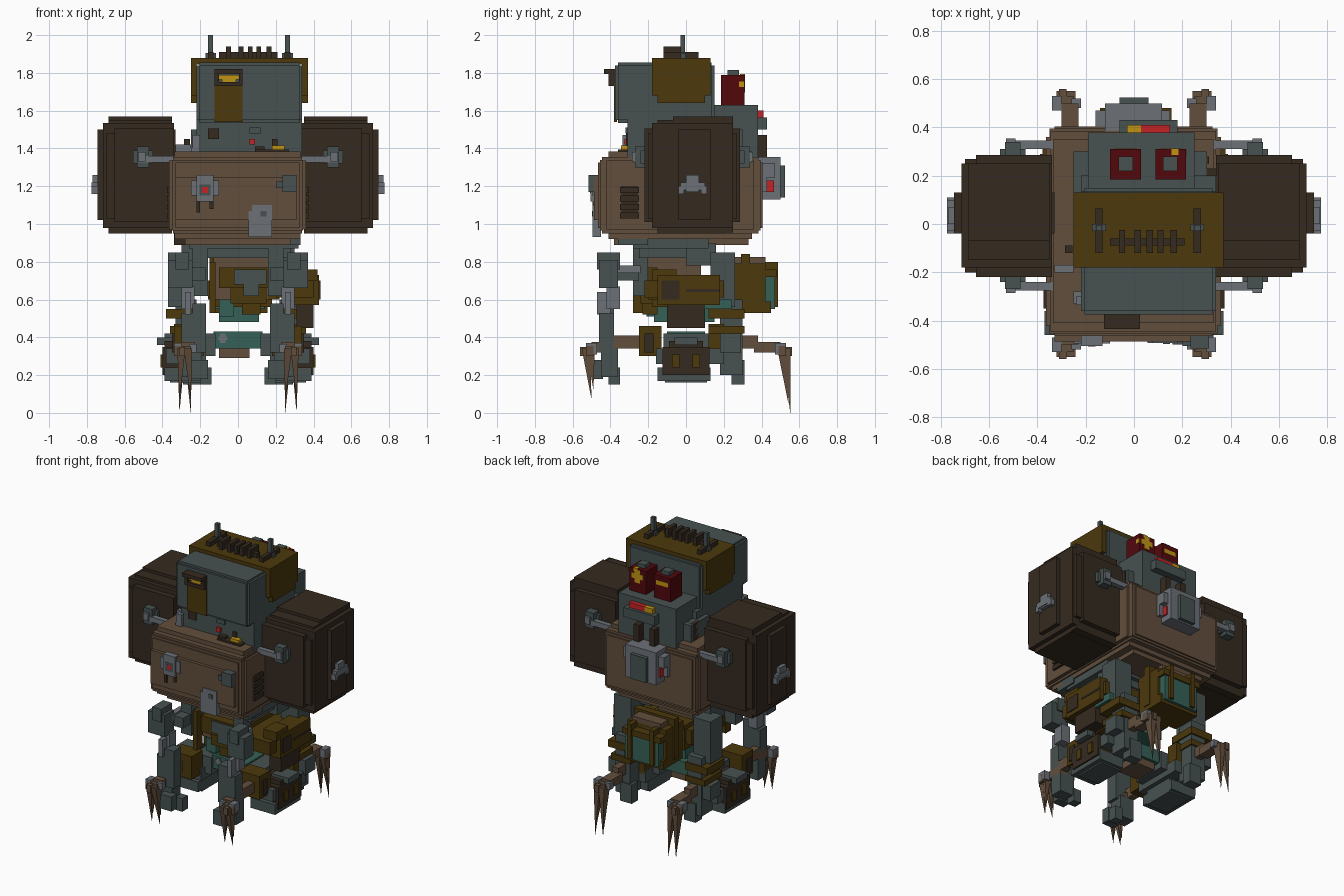
import bpy, bmesh, math
from mathutils import Vector


def material(name, hexa):
    m = bpy.data.materials.new(name)
    rgb = [int(hexa[i:i + 2], 16) / 255 for i in (0, 2, 4)]
    m.diffuse_color = [c / 12.92 if c < 0.04045 else ((c + 0.055) / 1.055) ** 2.4 for c in rgb] + [1]
    return m


SLATE = material("slate", "475151")
DARK = material("dark_brown", "352a20")
TAN = material("tan_brown", "624e3c")
OCHRE = material("dark_ochre", "4c380c")
TEAL = material("teal", "356156")
STEEL = material("steel_grey", "6c7177")
MAROON = material("maroon", "52080c")
RED = material("red", "c52326")
YELLOW = material("yellow", "c19413")


def finish(name, bm, mat):
    bmesh.ops.recalc_face_normals(bm, faces=bm.faces)
    me = bpy.data.meshes.new(name)
    bm.to_mesh(me)
    bm.free()
    me.materials.append(mat)
    ob = bpy.data.objects.new(name, me)
    bpy.context.collection.objects.link(ob)
    return ob


def add_box(bm, b):
    x0, x1, y0, y1, z0, z1 = b
    g = bmesh.ops.create_cube(bm, size=1)["verts"]
    for v in g:
        v.co = Vector(((x0 + x1) / 2 + v.co.x * (x1 - x0),
                       (y0 + y1) / 2 + v.co.y * (y1 - y0),
                       (z0 + z1) / 2 + v.co.z * (z1 - z0)))


def part(name, mat, *boxes, mirror=False):
    """Boxes given as x0,x1,y0,y1,z0,z1; mirror repeats them across x."""
    bm = bmesh.new()
    for b in boxes:
        add_box(bm, b)
        if mirror:
            add_box(bm, (-b[1], -b[0]) + tuple(b[2:]))
    return finish(name, bm, mat)


def shrink(b, dx, dy, dz):
    return (b[0] + dx, b[1] - dx, b[2] + dy, b[3] - dy, b[4] + dz, b[5] - dz)


def stepped(b, s):
    """Box with stair-stepped edges."""
    return [shrink(b, *[0 if i == axis else s for i in range(3)]) for axis in range(3)]


# torso with two rows of steps on its top and bottom edges
TORSO = (-0.365, 0.36, -0.465, 0.405, 0.92, 1.385)
part("torso", TAN, *[shrink(TORSO, *d) for d in ((0.035, 0, 0.06), (0.02, 0.02, 0.03), (0.03, 0.055, 0),
                                                 (0, 0.045, 0.05), (0.015, 0.01, 0.045))])
part("torso_front_plate", TAN, (-0.33, 0.31, -0.487, -0.4, 1.02, 1.25))
part("torso_underside", TAN, (-0.28, 0.28, -0.38, 0.33, 0.89, 0.95))
part("side_vents", DARK, (0.33, 0.362, -0.345, -0.255, 1.03, 1.2),
     *[(0.33, 0.375, -0.35, -0.25, z, z + 0.03) for z in (1.03, 1.075, 1.12, 1.165)], mirror=True)
part("torso_underside_block", DARK, (-0.34, -0.22, -0.3, -0.1, 0.89, 0.96))
part("waist_skirt", SLATE, (-0.26, 0.32, -0.28, 0.12, 0.87, 0.95), (-0.22, 0.28, -0.25, 0.09, 0.82, 0.9),
     (0.16, 0.33, -0.36, -0.2, 0.89, 0.95))

# chest fittings
part("chest_lamp_mount", STEEL, (-0.25, -0.1, -0.495, -0.45, 1.15, 1.23), (-0.22, -0.13, -0.505, -0.45, 1.12, 1.26))
part("chest_lamp_clip", DARK, (-0.22, -0.20, -0.495, -0.45, 1.06, 1.12), (-0.15, -0.13, -0.495, -0.45, 1.08, 1.12))
part("chest_lamp", RED, (-0.19, -0.16, -0.508, -0.5, 1.165, 1.195))
part("chest_lamp_rim", SLATE, (-0.205, -0.145, -0.5065, -0.5, 1.15, 1.21))
part("chest_valve", SLATE, (0.2, 0.30, -0.505, -0.45, 1.19, 1.225), (0.235, 0.31, -0.515, -0.45, 1.17, 1.26))
part("chest_hatch", STEEL, (0.055, 0.18, -0.494, -0.45, 0.93, 1.07), (0.075, 0.18, -0.494, -0.45, 1.07, 1.10))
part("chest_hatch_mark", SLATE, (0.12, 0.15, -0.498, -0.485, 1.04, 1.07))
part("collar_bar", DARK, (0.09, 0.27, -0.36, -0.3, 1.365, 1.395), (0.09, 0.14, -0.345, -0.3, 1.39, 1.41))
part("collar_yellow_light", YELLOW, (0.18, 0.245, -0.345, -0.3, 1.39, 1.415))
part("collar_red_light", RED, (0.06, 0.09, -0.325, -0.3, 1.42, 1.45))
part("collar_studs", DARK, (-0.285, -0.255, -0.12, -0.09, 1.36, 1.45))
part("collar_clips", STEEL, (-0.24, -0.2, -0.335, -0.3, 1.4, 1.47), (-0.25, -0.2, -0.33, -0.28, 1.375, 1.405),
     (-0.33, -0.25, -0.2, -0.17, 1.38, 1.42))

# neck block and head
part("neck_block", SLATE, (-0.22, 0.34, -0.31, 0.2, 1.34, 1.55), (-0.19, 0.25, 0.1, 0.38, 1.2, 1.63),
     (-0.25, 0.3, 0.1, 0.3, 1.3, 1.5))
part("neck_panels", DARK, (-0.16, -0.1, -0.318, -0.3, 1.45, 1.505), (0.18, 0.21, -0.318, -0.3, 1.41, 1.45))
part("neck_plate", SLATE, (0.06, 0.12, -0.32, -0.3, 1.48, 1.51))
part("head", SLATE, *stepped((-0.22, 0.34, -0.375, 0.15, 1.535, 1.855), 0.015))
part("head_cap", OCHRE, (-0.25, 0.37, -0.18, 0.13, 1.845, 1.88),
     *[(x, x + 0.03, -0.18 + i * 0.03, 0.13 - i * 0.03, 1.68 - i * 0.04, 1.85)
       for x in (-0.25, 0.34) for i in (0, 1)])
part("face_stripe", OCHRE, (-0.125, 0.025, -0.382, -0.365, 1.54, 1.75))
part("visor", DARK, (-0.125, 0.025, -0.435, -0.36, 1.795, 1.82), (-0.125, 0.025, -0.41, -0.37, 1.73, 1.752),
     (-0.125, -0.1, -0.41, -0.37, 1.73, 1.8), (0.005, 0.025, -0.41, -0.37, 1.73, 1.8))
part("eye", YELLOW, (-0.1, 0.005, -0.396, -0.37, 1.765, 1.79), (-0.085, -0.01, -0.396, -0.37, 1.752, 1.77))
part("head_crest", DARK, (-0.10, 0.21, -0.09, -0.06, 1.88, 1.91),
     *[(x - 0.013, x + 0.013, -0.12, -0.025, 1.88, 1.94) for x in (-0.05, 0.015, 0.065, 0.11, 0.165)])
part("antenna_feet", DARK, *[(x - 0.015, x + 0.015, -0.12, 0.065, 1.88, 1.91) for x in (-0.145, 0.262)])
part("antennas", SLATE, *[(x - 0.013, x + 0.013, -0.03, -0.004, 1.88, 2.0) for x in (-0.145, 0.262)],
     *[(x - 0.028, x + 0.028, -0.03, 0.0, 1.88, 1.905) for x in (-0.145, 0.262)])

# canisters and light bar behind the head
part("canisters", MAROON, (-0.10, 0.03, 0.185, 0.31, 1.6, 1.79), (0.09, 0.215, 0.185, 0.31, 1.6, 1.79))
part("canister_caps", SLATE, (-0.065, -0.005, 0.22, 0.28, 1.79, 1.815), (0.12, 0.18, 0.22, 0.28, 1.79, 1.815))
part("canister_marks", YELLOW, (0.135, 0.175, 0.3, 0.312, 1.695, 1.785), (0.11, 0.2, 0.3, 0.312, 1.722, 1.758),
     (-0.08, 0.01, 0.3, 0.312, 1.725, 1.755), (0.155, 0.185, 0.285, 0.312, 1.77, 1.794),
     (0.21, 0.218, 0.28, 0.308, 1.725, 1.755))
part("light_ledge", SLATE, (-0.06, 0.18, 0.36, 0.43, 1.5, 1.565))
part("red_light_bar", RED, (0.03, 0.15, 0.375, 0.41, 1.565, 1.6))
part("yellow_light_bar", YELLOW, (-0.03, 0.03, 0.375, 0.41, 1.565, 1.6))
part("back_tubes", DARK, (0.06, 0.1, 0.38, 0.43, 1.33, 1.47), (-0.06, -0.02, 0.38, 0.43, 1.33, 1.47),
     (-0.25, -0.19, 0.25, 0.28, 1.46, 1.5), (-0.25, -0.22, 0.2, 0.28, 1.36, 1.5),
     (0.25, 0.34, 0.2, 0.23, 1.46, 1.5), (0.25, 0.31, 0.25, 0.28, 1.4, 1.5))

# backpack
part("backpack", STEEL, (-0.16, 0.15, 0.38, 0.43, 1.17, 1.32), (-0.16, 0.15, 0.38, 0.47, 1.245, 1.32),
     (-0.12, 0.115, 0.38, 0.50, 1.13, 1.355))
part("backpack_cover", SLATE, (-0.06, 0.06, 0.4, 0.525, 1.14, 1.31))
part("backpack_lights", RED, (-0.129, -0.12, 0.425, 0.465, 1.17, 1.23), (0.115, 0.124, 0.425, 0.465, 1.17, 1.23))

# shoulder pods: slices that grow toward the middle, with hubs and pistons
part("shoulder_pods", DARK, (0.33, 0.745, -0.04, 0.13, 1.02, 1.5), (0.34, 0.715, -0.18, 0.25, 0.98, 1.535),
     (0.35, 0.685, -0.07, 0.25, 0.955, 1.57), (0.35, 0.685, -0.15, 0.2, 0.95, 1.55),
     (0.34, 0.655, -0.22, 0.285, 1.01, 1.505), (0.34, 0.7, -0.2, 0.27, 1.03, 1.48), mirror=True)
part("pod_hubs", STEEL, (0.7, 0.775, -0.03, 0.1, 1.18, 1.22), (0.73, 0.77, 0.0, 0.07, 1.17, 1.26),
     (0.73, 0.775, -0.04, -0.01, 1.16, 1.2), (0.73, 0.775, 0.08, 0.11, 1.16, 1.2), mirror=True)
part("pod_pistons", STEEL, (0.32, 0.53, -0.275, -0.24, 1.325, 1.36), (0.49, 0.53, -0.285, -0.2, 1.33, 1.38),
     (0.27, 0.53, 0.31, 0.345, 1.325, 1.36), (0.49, 0.53, 0.28, 0.355, 1.33, 1.38), mirror=True)
part("piston_collars", SLATE, (0.45, 0.555, -0.24, -0.2, 1.32, 1.39), (0.47, 0.535, -0.27, -0.2, 1.3, 1.41),
     (0.45, 0.555, 0.26, 0.31, 1.32, 1.39), (0.47, 0.535, 0.26, 0.34, 1.3, 1.41), mirror=True)

# pelvis
part("pelvis_core", TAN, (-0.13, 0.16, -0.2, 0.08, 0.6, 0.83))
part("pelvis_band", OCHRE, (-0.16, 0.22, -0.2, 0.17, 0.6, 0.7), (-0.12, 0.18, -0.18, 0.19, 0.56, 0.73),
     (-0.1, 0.17, -0.26, -0.15, 0.66, 0.77), (-0.04, 0.15, -0.24, -0.15, 0.58, 0.67),
     (0.02, 0.12, -0.23, -0.15, 0.52, 0.6), (-0.15, -0.12, -0.28, -0.22, 0.53, 0.8))
part("pelvis_front_panel", SLATE, (-0.02, 0.15, -0.268, -0.2, 0.68, 0.76), (0.03, 0.11, -0.268, -0.2, 0.62, 0.69))
part("pelvis_lower", TEAL, (-0.1, 0.11, -0.17, 0.15, 0.48, 0.58), (-0.1, -0.02, -0.21, -0.15, 0.51, 0.6))
part("foot_bridge", TEAL, (-0.13, 0.13, -0.1, 0.1, 0.34, 0.43))
part("foot_bridge_base", TAN, (-0.1, 0.06, -0.08, 0.08, 0.29, 0.34))
part("bridge_cross", STEEL, (-0.095, -0.065, -0.107, -0.09, 0.37, 0.42), (-0.105, -0.055, -0.107, -0.09, 0.385, 0.405))

# side pack on one hip
part("side_pack", OCHRE, (0.2, 0.40, -0.22, 0.2, 0.61, 0.7), (0.3, 0.43, -0.15, 0.18, 0.57, 0.73),
     (0.32, 0.42, -0.18, -0.05, 0.7, 0.76))
part("side_pack_panel", DARK, (0.42, 0.436, -0.13, -0.035, 0.6, 0.7), (0.31, 0.40, -0.1, 0.1, 0.45, 0.58),
     (0.42, 0.434, 0.0, 0.18, 0.64, 0.655))
part("side_pack_strip", TEAL, (0.34, 0.4, 0.1, 0.24, 0.55, 0.6))

# rear chest with straps
part("rear_chest", TEAL, (-0.12, 0.14, 0.22, 0.47, 0.55, 0.76))
part("rear_chest_lid", TAN, (-0.1, 0.12, 0.26, 0.42, 0.76, 0.825))
part("rear_chest_frame", OCHRE, (-0.14, 0.155, 0.23, 0.42, 0.72, 0.79), (-0.14, 0.155, 0.24, 0.45, 0.53, 0.59),
     (-0.09, -0.06, 0.24, 0.487, 0.56, 0.8), (0.08, 0.11, 0.24, 0.487, 0.56, 0.8),
     (-0.15, 0.16, 0.29, 0.34, 0.56, 0.84), (-0.14, 0.155, 0.24, 0.42, 0.56, 0.75),
     (-0.14, 0.155, 0.40, 0.48, 0.72, 0.76))
part("rear_chest_link", DARK, (-0.1, 0.12, 0.12, 0.25, 0.6, 0.72))

# front legs
part("front_legs", SLATE, (0.24, 0.37, -0.46, -0.36, 0.66, 0.81), (0.26, 0.33, -0.47, -0.35, 0.76, 0.85),
     (0.17, 0.30, -0.46, -0.38, 0.32, 0.53), (0.17, 0.24, -0.46, -0.38, 0.5, 0.58),
     (0.16, 0.25, -0.5, -0.44, 0.18, 0.28), (0.19, 0.30, -0.45, -0.36, 0.19, 0.34),
     (0.14, 0.2, -0.41, -0.35, 0.15, 0.24), mirror=True)
part("front_leg_joints", STEEL, (0.23, 0.30, -0.42, -0.35, 0.55, 0.67), (0.24, 0.28, -0.38, -0.24, 0.74, 0.78),
     (0.25, 0.28, -0.47, -0.4, 0.52, 0.64), mirror=True)
part("front_hips", SLATE, (0.16, 0.24, -0.28, -0.2, 0.62, 0.88), (0.17, 0.26, -0.36, -0.25, 0.7, 0.77), mirror=True)

# rear legs
part("rear_legs", SLATE, (0.24, 0.37, 0.13, 0.26, 0.56, 0.85), (0.22, 0.33, 0.18, 0.3, 0.2, 0.6),
     (0.2, 0.29, 0.24, 0.31, 0.15, 0.28), (0.26, 0.39, 0.18, 0.29, 0.32, 0.42), mirror=True)
part("rear_leg_bands", OCHRE, (0.21, 0.38, 0.12, 0.31, 0.5, 0.55), (0.21, 0.36, 0.12, 0.31, 0.42, 0.46), mirror=True)
part("rear_hips", SLATE, (0.16, 0.3, 0.0, 0.16, 0.78, 0.9), mirror=True)

# middle feet
part("middle_feet", SLATE, (0.17, 0.38, -0.16, 0.2, 0.26, 0.34), (0.2, 0.39, -0.15, 0.13, 0.17, 0.24),
     (0.2, 0.36, -0.11, 0.11, 0.16, 0.3), (0.12, 0.25, -0.12, 0.12, 0.3, 0.42),
     (0.3, 0.43, -0.06, 0.06, 0.36, 0.4), mirror=True)
part("foot_armour", DARK, (0.25, 0.40, -0.125, 0.125, 0.2, 0.35), (0.25, 0.39, -0.09, 0.09, 0.34, 0.38), mirror=True)
part("foot_studs", OCHRE, *[(0.39, 0.41, y - 0.02, y + 0.02, 0.24, 0.31) for y in (-0.055, 0.055)], mirror=True)
part("foot_brackets", OCHRE, (0.18, 0.34, -0.25, -0.13, 0.3, 0.46), (0.18, 0.34, 0.12, 0.2, 0.32, 0.47), mirror=True)
part("foot_bracket_inserts", DARK, (0.22, 0.35, -0.22, -0.17, 0.32, 0.42), mirror=True)

# claw arms, knuckles and talons at the four corners
for side, y in (("front", -1), ("rear", 1)):
    def along(x0, x1, a, b, z0, z1):
        return (x0, x1, min(y * a, y * b), max(y * a, y * b), z0, z1)
    part(side + "_claw_arms", TAN, along(0.25, 0.30, 0.2, 0.38, 0.34, 0.41),
         along(0.23, 0.30, 0.36, 0.5, 0.32, 0.375), along(0.25, 0.34, 0.49, 0.53, 0.3, 0.355),
         along(0.28, 0.31, 0.52, 0.56, 0.3, 0.35), mirror=True)
    part(side + "_knuckles", STEEL, along(0.3, 0.34, 0.47, 0.53, 0.31, 0.37),
         along(0.22, 0.26, 0.48, 0.52, 0.32, 0.365), mirror=True)
    bm = bmesh.new()
    tip_z, tip_y = (0.07, 0.50) if y < 0 else (0.0, 0.552)
    for s in (-1, 1):
        for x, a, tx, lift in ((0.265, 0.53, 0.25, 0), (0.30, 0.53, 0.31, 0),
                               (0.265, 0.505, 0.25, 0.05), (0.30, 0.505, 0.31, 0.05)):
            base = [bm.verts.new((s * x + dx, y * a + dy, 0.34))
                    for dx, dy in ((-.022, -.022), (.022, -.022), (.022, .022), (-.022, .022))]
            tip = bm.verts.new((s * tx, y * (tip_y - lift * 0.2), tip_z + lift))
            bm.faces.new(base)
            for i in range(4):
                bm.faces.new((base[i], base[(i + 1) % 4], tip))
    finish(side + "_talons", bm, TAN)
